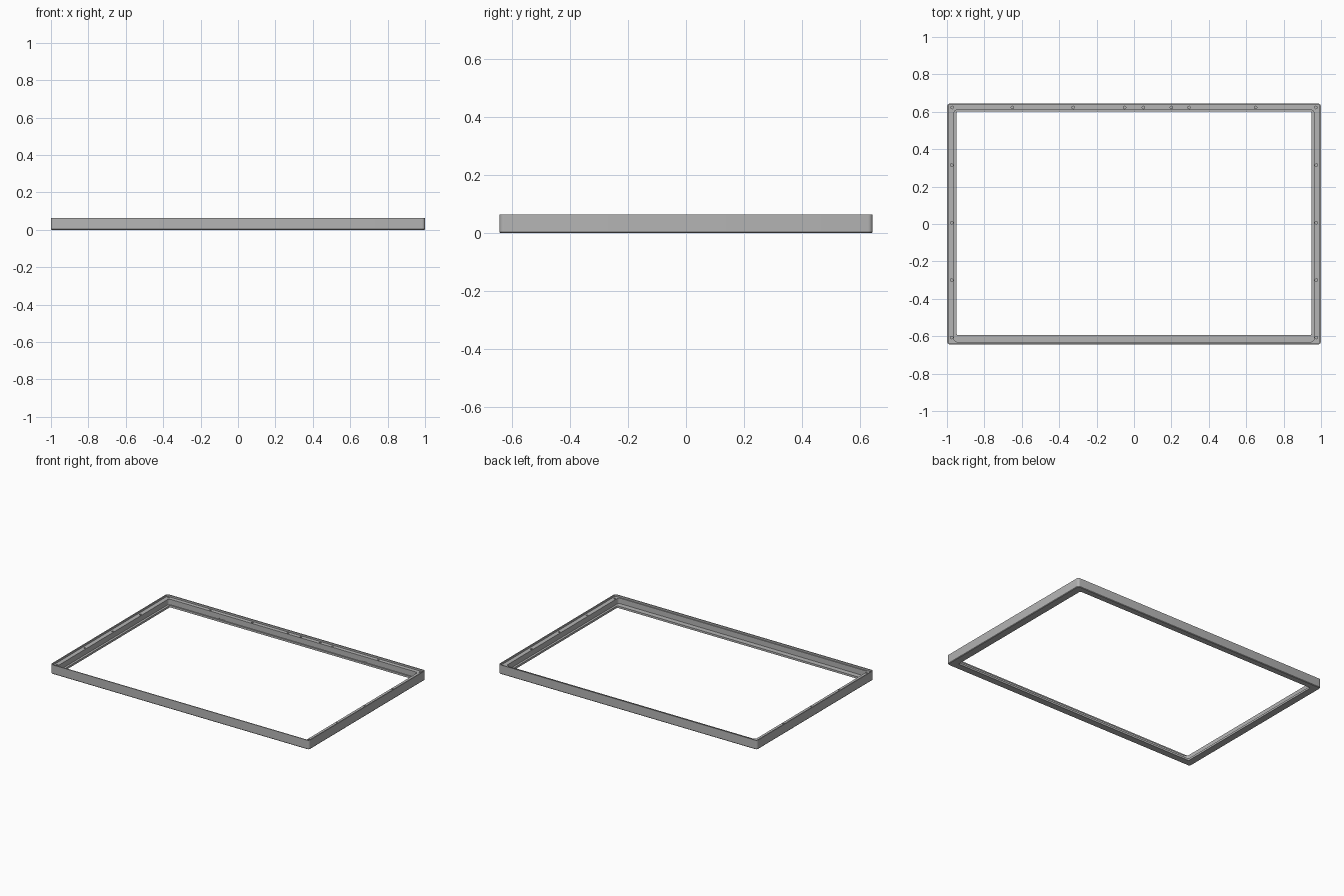
import bpy, bmesh, math
from mathutils import Matrix, Vector

cube = bpy.data.objects.get("Cube")
if cube:
    bpy.data.objects.remove(cube, do_unlink=True)

grey = bpy.data.materials.new("satin grey")
grey.use_nodes = True
COLOUR = (0.46, 0.46, 0.46, 1)
grey.diffuse_color = COLOUR
grey.node_tree.nodes["Principled BSDF"].inputs["Base Color"].default_value = COLOUR

HEIGHT, LEDGE, FLANGE = 0.064, 0.052, 0.014
CORNER_STEPS = 5


def rounded_loop(bm, half_x, front, back, radius, z):
    """Ring of vertices round a rectangle with rounded corners."""
    centres = [(half_x - radius, back - radius), (-half_x + radius, back - radius),
               (-half_x + radius, front + radius), (half_x - radius, front + radius)]
    ring = []
    for quarter, (cx, cy) in enumerate(centres):
        for i in range(CORNER_STEPS + 1):
            a = math.pi / 2 * (quarter + i / CORNER_STEPS)
            ring.append(bm.verts.new((cx + radius * math.cos(a), cy + radius * math.sin(a), z)))
    return ring


def finish(bm, name):
    bmesh.ops.recalc_face_normals(bm, faces=bm.faces)
    mesh = bpy.data.meshes.new(name)
    bm.to_mesh(mesh)
    bm.free()
    mesh.materials.append(grey)
    obj = bpy.data.objects.new(name, mesh)
    bpy.context.collection.objects.link(obj)
    return obj


# Stepped frame: half width, front, back, corner radius, height of each ring
sections = [
    (0.997, -0.641, 0.641, 0.013, 0),
    (1.0, -0.644, 0.644, 0.016, 0.004),
    (1.0, -0.644, 0.644, 0.016, HEIGHT),
    (0.993, -0.637, 0.637, 0.010, HEIGHT),
    (0.993, -0.637, 0.637, 0.010, LEDGE),
    (0.963, -0.630, 0.610, 0.018, LEDGE),
    (0.963, -0.630, 0.610, 0.018, FLANGE),
    (0.948, -0.594, 0.602, 0.008, FLANGE),
    (0.948, -0.594, 0.602, 0.008, 0),
]
bm = bmesh.new()
rings = [rounded_loop(bm, *s) for s in sections]
for lower, upper in zip(rings, rings[1:] + rings[:1]):
    n = len(lower)
    for i in range(n):
        j = (i + 1) % n
        bm.faces.new((lower[i], lower[j], upper[j], upper[i]))
frame = finish(bm, "frame")

# Screw holes in the ledge, and two clip slots in the back wall
holes = [(x, 0.623) for x in (-0.972, -0.65, -0.325, -0.05, 0.05, 0.2, 0.295, 0.65, 0.972)]
holes += [(side * 0.975, y) for side in (-1, 1) for y in (0.315, 0.007, -0.3, -0.607)]
bm = bmesh.new()
for x, y in holes:
    bmesh.ops.create_cone(bm, cap_ends=True, segments=12, radius1=0.007, radius2=0.007,
                          depth=0.04, matrix=Matrix.Translation((x, y, LEDGE)))
for side in (-1, 1):
    bmesh.ops.create_cube(bm, size=1, matrix=Matrix.LocRotScale(
        Vector((side * 0.55, 0.609, 0.02)), None, Vector((0.045, 0.008, 0.008))))
cutter = finish(bm, "hole_cutter")
cutter.hide_render = True

cut = frame.modifiers.new("holes", "BOOLEAN")
cut.operation = "DIFFERENCE"
cut.solver = "EXACT"
cut.object = cutter
bpy.ops.object.select_all(action="DESELECT")
bpy.context.view_layer.objects.active = frame
frame.select_set(True)
bpy.ops.object.modifier_apply(modifier=cut.name)
bpy.data.objects.remove(cutter, do_unlink=True)
bpy.ops.object.shade_smooth_by_angle(angle=math.radians(30))
